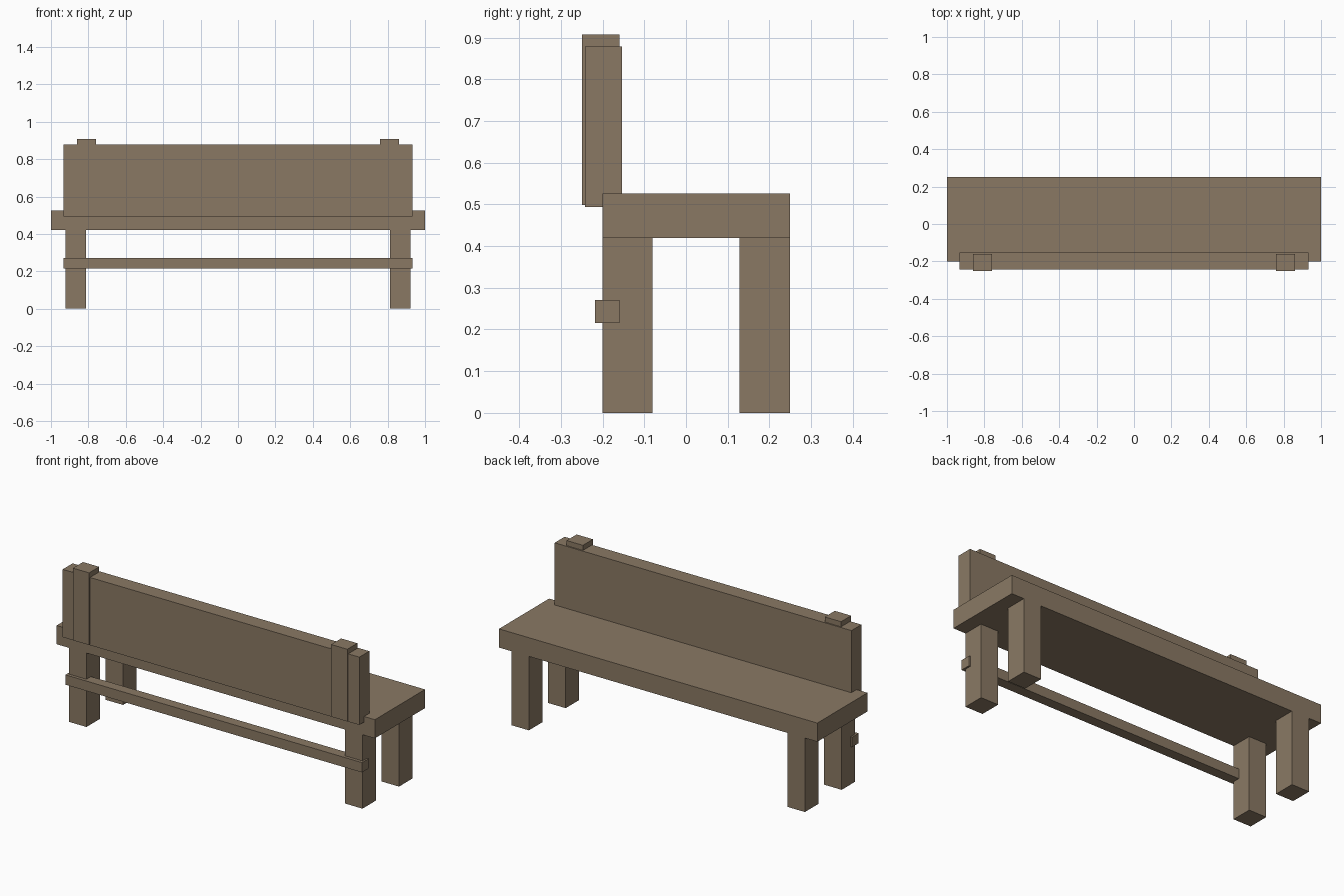
import bpy

if "Cube" in bpy.data.objects:
    bpy.data.objects.remove(bpy.data.objects["Cube"])

# One plain wood colour for the whole bench
wood = bpy.data.materials.new("weathered_wood")
wood.diffuse_color = (0.254, 0.191, 0.127, 1.0)
wood.use_nodes = True
wood.node_tree.nodes["Principled BSDF"].inputs["Base Color"].default_value = wood.diffuse_color


def box(name, x, y, z):
    """Box spanning the given (min, max) ranges."""
    spans = (x, y, z)
    bpy.ops.mesh.primitive_cube_add(size=1, location=[(a + b) / 2 for a, b in spans])
    obj = bpy.context.object
    obj.name = name
    obj.scale = [b - a for a, b in spans]
    bpy.ops.object.transform_apply(location=False, rotation=False, scale=True)
    obj.data.materials.append(wood)
    return obj


# Full-width planks
box("seat", (-1, 1), (-0.2, 0.25), (0.42, 0.526))
box("backrest", (-0.932, 0.932), (-0.242, -0.153), (0.494, 0.879))
box("stretcher_rail", (-0.932, 0.932), (-0.218, -0.16), (0.215, 0.271))

# Legs and backrest posts, repeated on both sides
for side, s in (("left", -1), ("right", 1)):
    leg_x = sorted((s * 0.812, s * 0.922))
    post_x = sorted((s * 0.76, s * 0.862))
    box(f"front_leg_{side}", leg_x, (-0.2, -0.08), (0, 0.42))
    box(f"rear_leg_{side}", leg_x, (0.128, 0.25), (0, 0.42))
    box(f"backrest_post_{side}", post_x, (-0.25, -0.16), (0.498, 0.908))
